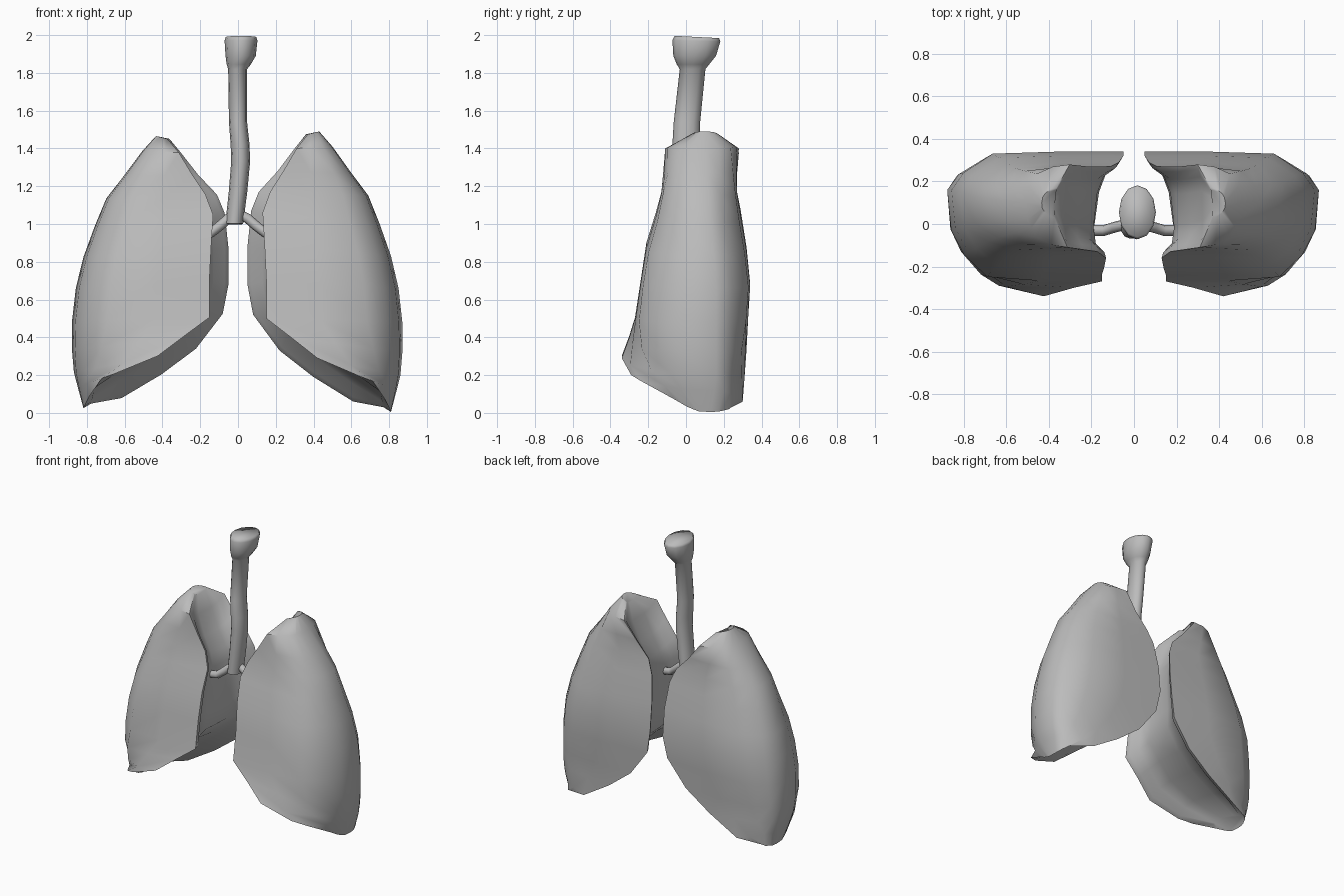
import bpy, bmesh, math
from mathutils import Vector

if "Cube" in bpy.data.objects:
    bpy.data.objects.remove(bpy.data.objects["Cube"])

grey = bpy.data.materials.new("soft grey")
grey.diffuse_color = (0.5, 0.5, 0.5, 1)
grey.use_nodes = True
grey.node_tree.nodes["Principled BSDF"].inputs["Base Color"].default_value = grey.diffuse_color


def loft(name, rings, angle):
    """Skin a list of equal-length closed rings and cap both ends."""
    bm = bmesh.new()
    rows = [[bm.verts.new(p) for p in ring] for ring in rings]
    n = len(rows[0])
    for a, b in zip(rows, rows[1:]):
        for i in range(n):
            j = (i + 1) % n
            bm.faces.new((a[i], a[j], b[j], b[i]))
    bm.faces.new(rows[0])
    bm.faces.new(rows[-1])
    bmesh.ops.recalc_face_normals(bm, faces=bm.faces)
    me = bpy.data.meshes.new(name)
    bm.to_mesh(me)
    bm.free()
    me.materials.append(grey)
    ob = bpy.data.objects.new(name, me)
    bpy.context.collection.objects.link(ob)
    bpy.ops.object.select_all(action='DESELECT')
    ob.select_set(True)
    bpy.context.view_layer.objects.active = ob
    bpy.ops.object.shade_smooth_by_angle(angle=math.radians(angle))
    return ob


# Lung stations from apex to base: front rim, outer edge and back rim
front_rim = [(.37, .03, 1.475), (.31, -.11, 1.40), (.24, -.12, 1.28), (.17, -.13, 1.17),
             (.13, -.16, 1.06), (.14, -.21, .90), (.15, -.24, .70), (.15, -.27, .50),
             (.28, -.30, .40), (.42, -.34, .29), (.63, -.29, .20), (.76, -.08, .11)]
outer_edge = [(.43, .10, 1.49), (.50, .10, 1.41), (.60, .11, 1.27), (.69, .12, 1.15),
              (.75, .13, 1.00), (.81, .15, .83), (.85, .16, .66), (.87, .16, .48),
              (.87, .16, .32), (.86, .16, .20), (.84, .15, .12), (.81, .13, .005)]
back_rim = [(.36, .17, 1.475), (.30, .28, 1.40), (.21, .27, 1.28), (.11, .27, 1.17),
            (.07, .29, 1.07), (.05, .32, .88), (.05, .34, .68), (.08, .33, .52),
            (.22, .32, .33), (.40, .31, .19), (.61, .30, .06), (.77, .24, .03)]
hollow = [.03, .08, .14, .18, .20, .20, .20, .20, .20, .20, .16, .04]
# How far each station is rounded off rather than flat-faced
roundness = [.8, .5, .2, 0, 0, 0, 0, .05, .3, .75, 1, 1]
core = Vector((.5, .1, .75))


def lung_ring(f, o, b, depth, k):
    f, o, b = Vector(f), Vector(o), Vector(b)

    def sheet(rim, across, back):
        p = rim.lerp(o, across)
        back = back * (1 - k) + max(back, .75 * across ** 2) * k
        p.y = rim.y + (o.y - rim.y) * back
        return p

    def trough(t, d):
        p = f.lerp(b, t)
        q = p.lerp(core, d)
        q.y = p.y
        return q

    return [f, sheet(f, .4, .0), sheet(f, .74, .03), sheet(f, .89, .27), sheet(f, .975, .55), o,
            sheet(b, .93, .55), sheet(b, .76, .05), sheet(b, .4, 0), b,
            trough(.94, depth * .15), trough(.85, depth * .75), trough(.68, depth),
            trough(.32, depth), trough(.15, depth * .75), trough(.06, depth * .15)]


rings = [lung_ring(*s) for s in zip(front_rim, outer_edge, back_rim, hollow, roundness)]
loft("right_lung", rings, 55)
# The opposite lung is mirrored and slightly shorter
loft("left_lung", [[(-p.x * 1.01, p.y, .03 + (p.z - .01) * .97) for p in r] for r in rings], 55)

# Windpipe with flared top: centre x, y, z, radius x, y, forward tilt of the ring
pipe = [(-.02, .0, 1.0, .047, .068, -.05), (.0, .0, 1.17, .049, .068, 0),
        (.014, .0, 1.33, .050, .070, 0), (.011, .0, 1.42, .050, .072, 0),
        (.0, .005, 1.54, .048, .070, 0), (-.002, .035, 1.82, .050, .068, 0),
        (.004, .037, 1.845, .064, .086, 0), (.014, .046, 1.89, .080, .113, 0),
        (.016, .055, 1.97, .087, .127, -.02), (.016, .057, 1.99, .081, .118, -.05)]
loft("windpipe", [[(x + rx * math.cos(a), y + ry * math.sin(a), z + k * ry * math.sin(a))
                   for a in (i * math.tau / 12 for i in range(12))]
                  for x, y, z, rx, ry, k in pipe], 80)


# Bronchi: thin branches running into the hollow of each lung
def branch(name, side, path, r):
    rows = []
    for i, p in enumerate(path):
        d = (Vector(path[min(i + 1, len(path) - 1)]) - Vector(path[max(i - 1, 0)])).normalized()
        up = d.cross(Vector((0, 1, 0))).normalized()
        ring = []
        for k in range(8):
            a = k * math.tau / 8
            q = Vector(p) + up * r * math.cos(a) + Vector((0, 1, 0)) * r * math.sin(a)
            ring.append((q.x * side, q.y, q.z))
        rows.append(ring)
    loft(name, rows, 50)


path = [(.01, .0, 1.05), (.05, -.005, 1.03), (.09, -.015, .995), (.14, -.03, .955), (.24, -.03, .94)]
branch("right_bronchus", 1, path, .026)
branch("left_bronchus", -1, path, .026)
